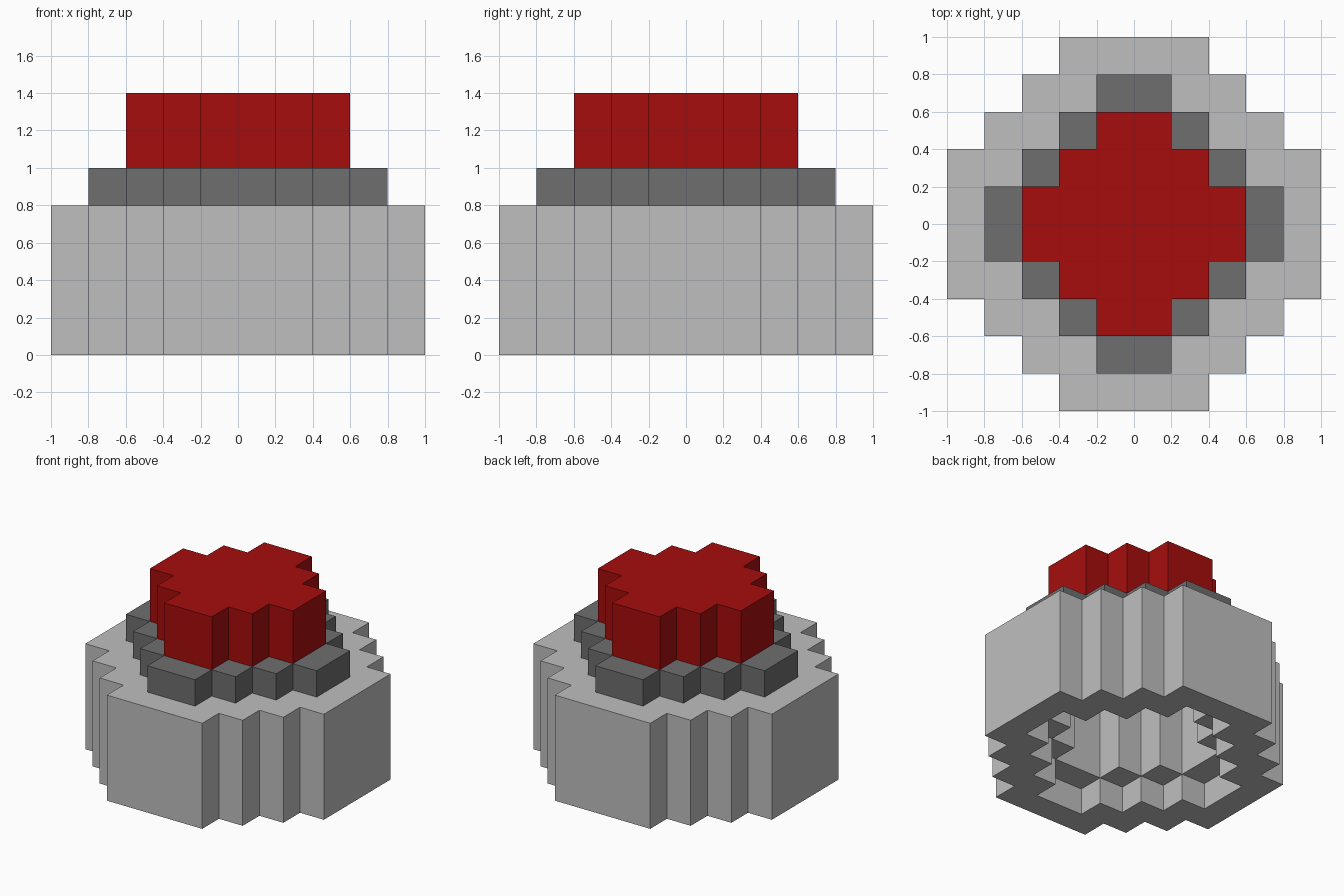
import bpy
import bmesh

STEP = 0.2

cube = bpy.data.objects.get("Cube")
if cube:
    bpy.data.objects.remove(cube, do_unlink=True)


def material(name, color):
    mat = bpy.data.materials.new(name)
    mat.use_nodes = True
    mat.diffuse_color = (*color, 1)
    mat.node_tree.nodes["Principled BSDF"].inputs["Base Color"].default_value = (*color, 1)
    return mat


def stepped_quarters(reach, flat):
    """Four staircase corners, counter-clockwise, of a stepped round outline."""
    x, y = reach, flat
    corner = [(x, y)]
    while x > flat + STEP / 2:
        x -= STEP
        corner.append((x, y))
        y += STEP
        corner.append((x, y))
    quarters = [corner]
    for _ in range(3):
        quarters.append([(-py, px) for px, py in quarters[-1]])
    return quarters


def add_face(bm, points, z, up=True):
    verts = [bm.verts.new((x, y, z)) for x, y in points]
    bm.faces.new(verts if up else verts[::-1])


def add_wall(bm, quarters, z0, z1, outward=True):
    loop = [p for q in quarters for p in q]
    for a, b in zip(loop, loop[1:] + loop[:1]):
        corners = [(*a, z0), (*b, z0), (*b, z1), (*a, z1)]
        verts = [bm.verts.new(c) for c in corners]
        bm.faces.new(verts if outward else verts[::-1])


def add_flats(bm, outer, inner, z, up):
    """Bridges along the four straight sides of a ring."""
    for i in range(4):
        j = (i + 1) % 4
        add_face(bm, [outer[i][-1], outer[j][0], inner[j][0], inner[i][-1]], z, up)


def add_ring(bm, outer, inner, z, up):
    add_flats(bm, outer, inner, z, up)
    for o, i in zip(outer, inner):
        add_face(bm, o + i[::-1], z, up)


def finish(bm, name, mat):
    bmesh.ops.remove_doubles(bm, verts=bm.verts, dist=0.0005)
    mesh = bpy.data.meshes.new(name)
    bm.to_mesh(mesh)
    bm.free()
    mesh.materials.append(mat)
    obj = bpy.data.objects.new(name, mesh)
    bpy.context.collection.objects.link(obj)


def prism(name, quarters, z0, z1, mat):
    bm = bmesh.new()
    loop = [p for q in quarters for p in q]
    add_wall(bm, quarters, z0, z1)
    add_face(bm, loop, z0, up=False)
    add_face(bm, loop, z1)
    finish(bm, name, mat)


light_gray = material("light gray", (0.52, 0.52, 0.52))
dark_gray = material("dark gray", (0.156, 0.156, 0.156))
red = material("red", (0.385, 0.004, 0.004))

wide = stepped_quarters(1.0, 0.4)
middle = stepped_quarters(0.8, 0.2)
narrow = stepped_quarters(0.6, 0.2)

# Hollow base: outer wall, shallow wide recess below, narrower bore above
bm = bmesh.new()
add_wall(bm, wide, 0, 0.8)
add_wall(bm, middle, 0, 0.2, outward=False)
add_wall(bm, narrow, 0.2, 0.8, outward=False)
add_ring(bm, wide, middle, 0, up=False)
add_ring(bm, wide, middle, 0.8, up=True)
# Ledge between recess and bore
add_flats(bm, middle, narrow, 0.2, up=False)
for m, n in zip(middle, narrow):
    for k in (1, 3):
        add_face(bm, m[k:k + 3] + [n[k]], 0.2, up=False)
finish(bm, "hollow_base", light_gray)

# Collar closes the bore, button stands on it
prism("collar", middle, 0.8, 1.0, dark_gray)
prism("button", narrow, 1.0, 1.4, red)
